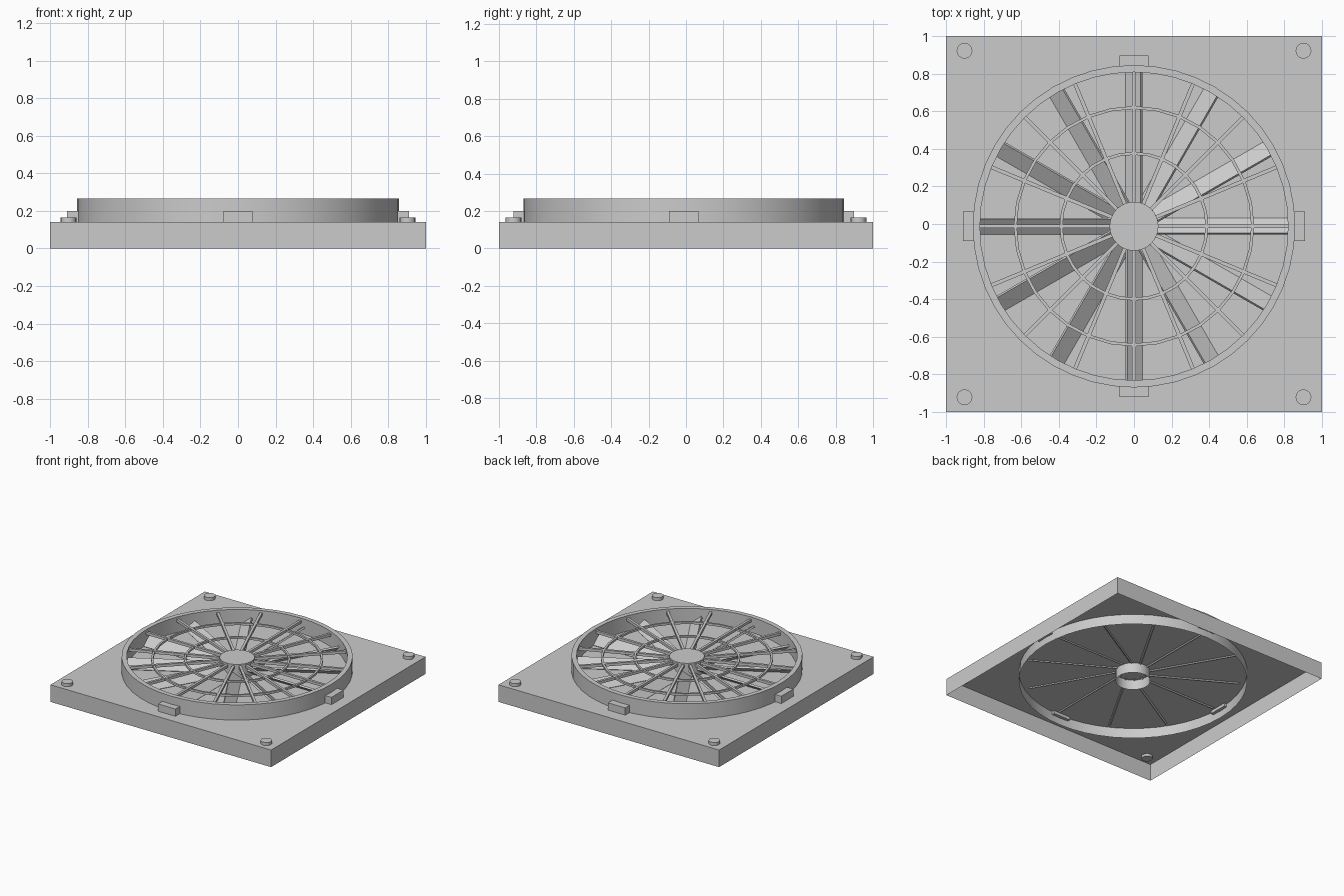
import bpy, bmesh, math
from mathutils import Matrix

if "Cube" in bpy.data.objects:
    bpy.data.objects.remove(bpy.data.objects["Cube"])

CY = -0.012          # fan assembly sits slightly forward of centre
PLATE = 0.14         # top of the base plate


def finish(name, bm, smooth=False):
    bmesh.ops.recalc_face_normals(bm, faces=bm.faces)
    me = bpy.data.meshes.new(name)
    bm.to_mesh(me)
    bm.free()
    ob = bpy.data.objects.new(name, me)
    bpy.context.collection.objects.link(ob)
    if smooth:
        bpy.ops.object.select_all(action='DESELECT')
        ob.select_set(True)
        bpy.context.view_layer.objects.active = ob
        bpy.ops.object.shade_smooth_by_angle(angle=math.radians(35))
    return ob


def lathe(name, profile, n, loc=(0, CY), closed=False):
    """Revolve (r, z) points around a vertical axis; r = 0 closes the cap."""
    bm = bmesh.new()
    rings = []
    for r, z in profile:
        if r == 0:
            rings.append([bm.verts.new((loc[0], loc[1], z))] * n)
        else:
            rings.append([bm.verts.new((loc[0] + r * math.cos(2 * math.pi * i / n),
                                        loc[1] + r * math.sin(2 * math.pi * i / n), z))
                          for i in range(n)])
    pairs = list(zip(rings, rings[1:]))
    if closed:
        pairs.append((rings[-1], rings[0]))
    for a, b in pairs:
        for i in range(n):
            j = (i + 1) % n
            bm.faces.new(dict.fromkeys((a[i], a[j], b[j], b[i])))
    bmesh.ops.dissolve_limit(bm, angle_limit=0.001, verts=[], edges=[
        e for e in bm.edges if any(v in (r[0] for r in rings if r[0] is r[1]) for v in e.verts)])
    # keep outward normals on open shells
    return finish(name, bm, True)


def box(name, lo, hi, matrix=Matrix(), open_bottom=False):
    bm = bmesh.new()
    bmesh.ops.create_cube(bm, size=1)
    for v in bm.verts:
        v.co = [lo[k] + (v.co[k] + 0.5) * (hi[k] - lo[k]) for k in range(3)]
    if open_bottom:
        bm.normal_update()
        bmesh.ops.delete(bm, geom=[f for f in bm.faces if f.normal.z < -0.5],
                         context='FACES_ONLY')
    bm.transform(matrix)
    return finish(name, bm)


def around(angle, z=0.0):
    return Matrix.Translation((0, CY, z)) @ Matrix.Rotation(angle, 4, 'Z')


# Base plate, open underneath
box("base_plate", (-1, -1, 0), (1, 1, PLATE), open_bottom=True)

# Shroud ring and hub, both open underneath
lathe("shroud_ring", [(0.858, 0.057), (0.858, 0.265), (0.82, 0.265), (0.82, PLATE)], 48)
lathe("hub", [(0.13, 0.057), (0.13, 0.257), (0, 0.257)], 32)

# Tilted fan blades
for i in range(12):
    m = around(i * math.pi / 6, 0.168) @ Matrix.Rotation(math.radians(-37), 4, 'X')
    box(f"fan_blade_{i + 1}", (0.1, -0.05, -0.0075), (0.82, 0.05, 0.0075), m)

# Guard grille: radial bars and two hoops
for i in range(16):
    box(f"guard_bar_{i + 1}", (0.1, -0.01, 0.225), (0.825, 0.01, 0.247),
        around(i * math.pi / 8))
for name, r in (("inner_hoop", 0.388), ("outer_hoop", 0.632)):
    w = 0.008
    lathe(name, [(r - w, 0.228), (r + w, 0.228), (r + w, 0.245), (r - w, 0.245)], 32,
          closed=True)

# Four retaining clips on the shroud
for i in range(4):
    box(f"clip_{i + 1}", (0.83, -0.078, 0.115), (0.91, 0.078, 0.2), around(i * math.pi / 2))

# Corner screws
for sx in (-1, 1):
    for sy in (-1, 1):
        lathe(f"screw_{'left' if sx < 0 else 'right'}_{'front' if sy < 0 else 'back'}",
              [(0, 0.12), (0.042, 0.12), (0.042, 0.165), (0, 0.165)], 16,
              loc=(sx * 0.902, sy * 0.922))
